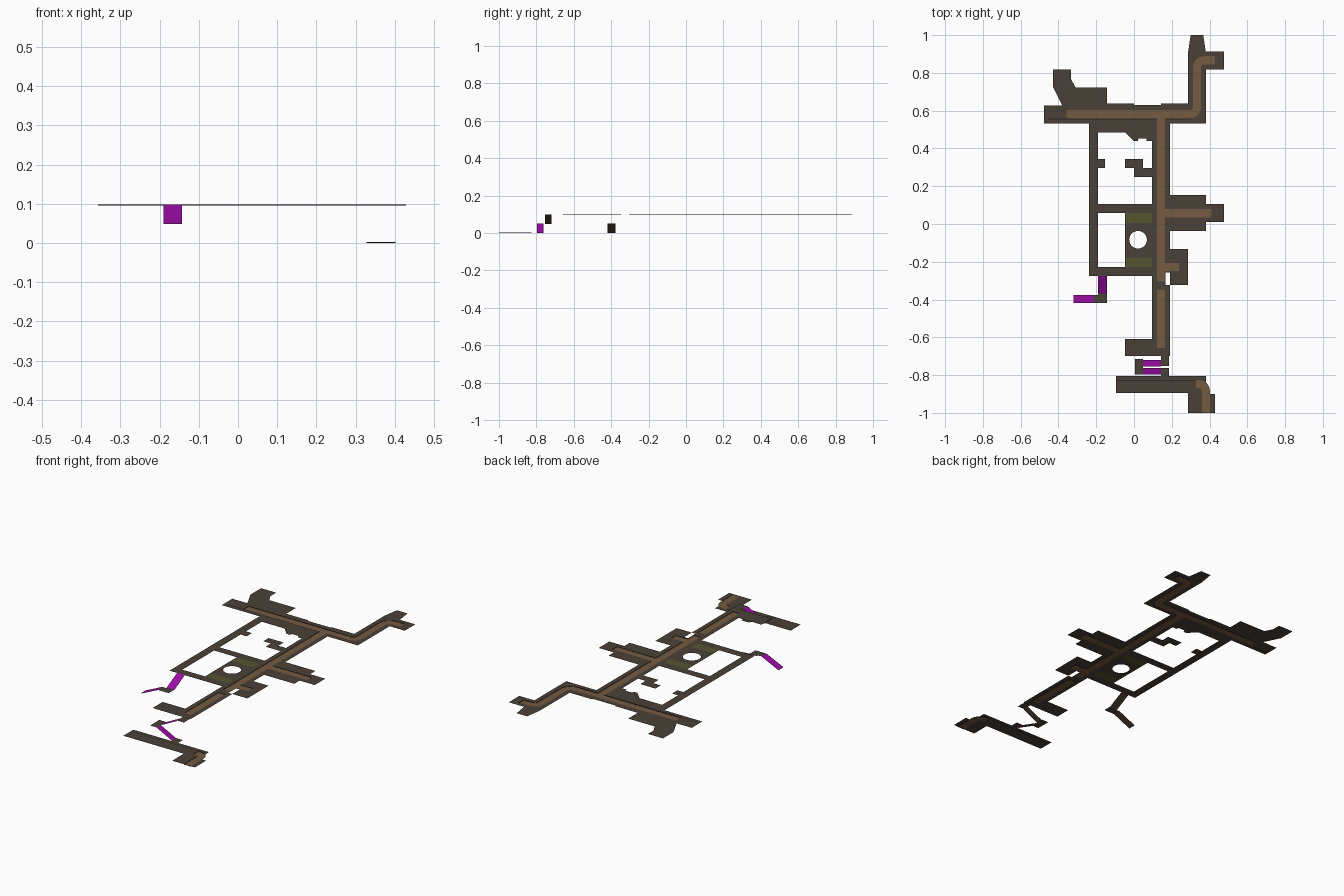
import bpy, bmesh, math
from mathutils import Vector
from mathutils.geometry import delaunay_2d_cdt

if "Cube" in bpy.data.objects:
    bpy.data.objects.remove(bpy.data.objects["Cube"])

T = 1 / 21            # one floor tile
TOP, MID, LOW = 0.098, 0.05, 0.002
DEPTH = 0.002         # channel depth


def material(name, rgb):
    m = bpy.data.materials.new(name)
    m.diffuse_color = (*rgb, 1)
    m.use_nodes = True
    m.node_tree.nodes["Principled BSDF"].inputs["Base Color"].default_value = m.diffuse_color
    return m


STONE = material("dark stone", (0.068, 0.053, 0.038))
WATER = material("brown channel", (0.175, 0.103, 0.052))
MOSS = material("moss green", (0.089, 0.093, 0.027))
STAIR = material("purple stair", (0.33, 0.004, 0.38))
EDGE = material("shadow brown", (0.025, 0.02, 0.015))
UNDER = material("stair underside", (0.075, 0.05, 0.035))


def rect(x0, y0, x1, y1):
    return [(x0, y0), (x1, y0), (x1, y1), (x0, y1)]


def ribbon(pts, width=0.9, radius=0.9):
    """Constant-width strip along a path with rounded corners."""
    pts = [Vector(p) for p in pts]
    line = [pts[0]]
    for a, b, c in zip(pts, pts[1:], pts[2:]):
        s, e = b + (a - b).normalized() * radius, b + (c - b).normalized() * radius
        for i in range(7):
            t = i / 6
            line.append(s * (1 - t) ** 2 + b * 2 * t * (1 - t) + e * t * t)
    line.append(pts[-1])
    left, right = [], []
    for i, p in enumerate(line):
        d = (line[min(i + 1, len(line) - 1)] - line[max(i - 1, 0)]).normalized()
        n = Vector((-d.y, d.x)) * width / 2
        left.append(tuple(p + n))
        right.append(tuple(p - n))
    return right + left[::-1]


def make_object(name, bm, mat):
    me = bpy.data.meshes.new(name)
    bm.to_mesh(me)
    bm.free()
    me.materials.append(mat)
    ob = bpy.data.objects.new(name, me)
    bpy.context.collection.objects.link(ob)
    return ob


def inside(p, poly):
    hit = False
    for (x0, y0), (x1, y1) in zip(poly, poly[1:] + poly[:1]):
        if (y0 > p.y) != (y1 > p.y) and p.x < x0 + (p.y - y0) * (x1 - x0) / (y1 - y0):
            hit = not hit
    return hit


def level(prefix, z, layers):
    """Flat plan: later layers cut the earlier ones; a layer with no material is a hole."""
    verts, faces = [], []
    for _, _, polys in layers:
        for poly in polys:
            faces.append(list(range(len(verts), len(verts) + len(poly))))
            verts += [Vector(p) for p in poly]
    edges = [(f[i - 1], f[i]) for f in faces for i in range(len(f))]
    vs, _, tris, *_ = delaunay_2d_cdt(verts, edges, [], 0, 1e-4)
    picked = {i: [] for i in range(len(layers))}
    for t in tris:
        c = sum((vs[i] for i in t), Vector((0, 0))) / len(t)
        hits = [i for i, l in enumerate(layers) if any(inside(c, p) for p in l[2])]
        if hits:
            picked[hits[-1]].append(t)
    for i, (name, mat, _) in enumerate(layers):
        if mat is None or not picked[i]:
            continue
        sunk = mat is WATER
        bm = bmesh.new()
        bv = [bm.verts.new((v.x * T, v.y * T, z - (DEPTH if sunk else 0))) for v in vs]
        for t in picked[i]:
            f = bm.faces.new([bv[k] for k in t])
            f.normal_update()
            if f.normal.z < 0:
                f.normal_flip()
        bmesh.ops.delete(bm, geom=[v for v in bm.verts if not v.link_faces], context='VERTS')
        bmesh.ops.dissolve_limit(bm, angle_limit=0.01, verts=bm.verts[:], edges=bm.edges[:])
        if sunk:  # channel side walls
            rim = [e for e in bm.edges if e.is_boundary]
            out = bmesh.ops.extrude_edge_only(bm, edges=rim)["geom"]
            for v in out:
                if isinstance(v, bmesh.types.BMVert):
                    v.co.z += DEPTH
            for f in out:
                if isinstance(f, bmesh.types.BMFace):
                    f.material_index = 1
        ob = make_object(prefix + "_" + name, bm, mat)
        if sunk:
            ob.data.materials.append(EDGE)


# Upper level plan
north_hall = [(-10, 11.2), (8, 11.2), (8, 19), (7.7, 21), (6.3, 21), (6, 19), (6, 13.4), (3, 13.4),
              (3, 13.25), (0, 13.25), (0, 13.4), (-3, 13.4), (-3, 15.2), (-6.5, 15.2), (-7, 16.1),
              (-7, 17.2), (-9, 17.2), (-9, 15.2), (-8, 13.2), (-10, 13.2)]
rubble_edge = [(-4, 10.2), (-1, 10.2), (0, 9.2), (0.4, 9.2), (0.5, 9.5), (1.4, 9.5), (1.4, 9.2),
               (2, 9.2), (2, 11.2), (-4, 11.2)]
broken_ledge = [(-1, 7.2), (-1, 6.2), (0, 6.2), (0, 5.2), (2, 5.2), (2, 6.2), (1, 6.2), (1, 7.2)]
shaft = [(0.45 + 0.98 * math.cos(a * math.pi / 16), -1.75 + 0.98 * math.sin(a * math.pi / 16))
         for a in range(32)]
level("upper", TOP, [
    ("floor", STONE, [
        north_hall, rubble_edge, broken_ledge,
        rect(8, 17.2, 10, 19.2),                              # north-east arm
        rect(-5, -5.8, -4, 11.2),                             # west corridor
        rect(-4, 6.2, -3.2, 7.2),                             # stub
        rect(-4, 1.2, 2, 2.2), rect(-4, -5.8, 2, -4.8),       # cross corridors
        rect(-1, -4.8, 2, 1.2),                               # shaft room
        rect(2, -14.7, 4, 11.2),                              # main tunnel
        rect(4, 0.2, 10, 2.2), rect(4, -0.8, 8, 3.2),         # east arm
        rect(4, -6.8, 6, -2.8),                               # side room
        rect(-1, -14.7, 2, -12.8), rect(3, -15.8, 3.9, -14.7)]),
    ("moss_beds", MOSS, [rect(-1, 0.1, 2, 1.2), rect(-1, -4.8, 2, -3.8)]),
    ("gutter_line", EDGE, [rect(-9.6, 11.62, 6.2, 11.74)]),
    ("channel", WATER, [
        ribbon([(-7.5, 12.2), (7, 12.2), (7, 18.2), (9, 18.2)]),
        rect(2.55, -13.8, 3.45, 12.2),
        rect(3, 0.75, 8.6, 1.65),
        rect(3, -5.25, 5, -4.35)]),
    ("footbridge", STONE, [rect(2.5, -7.3, 3.5, -6.4)]),
    ("openings", None, [shaft, rect(3.5, -6.8, 4, -5.4)]),
])

# Lower level plan
level("lower", LOW, [
    ("floor", STONE, [rect(-2, -18.8, 8, -16.9), rect(6, -21, 8, -18.8), rect(8, -21, 9, -18.9),
                      rect(3, -16.9, 3.9, -16)]),
    ("gutter_line", EDGE, [rect(-2, -17.45, 6.8, -17.33)]),
    ("channel", WATER, [ribbon([(6.9, -17.8), (8, -17.8), (8, -21)])]),
])

# Landings half way down
level("south_landing", MID, [("floor", STONE, [rect(0.1, -16.75, 1, -15)])])
level("west_landing", MID, [("floor", STONE, [rect(-4.5, -8.8, -3, -7.9), rect(-4, -7.9, -3, -7.7)])])


def flight(name, x0, y0, x1, y1, zs):
    """Sloped stair sheet; zs gives heights of the four rect corners."""
    for suffix, mat, dz in (("", STAIR, 0), ("_underside", UNDER, -0.002)):
        bm = bmesh.new()
        f = bm.faces.new([bm.verts.new((x * T, y * T, max(z + dz, 0)))
                          for (x, y), z in zip(rect(x0, y0, x1, y1), zs)])
        if dz:
            f.normal_flip()
        make_object(name + suffix, bm, mat)


# Stair flights
flight("south_upper_flight", 1, -15.85, 3, -15.1, (MID, TOP, TOP, MID))
flight("south_lower_flight", 1, -16.75, 3, -16, (MID, LOW, LOW, MID))
flight("west_upper_flight", -4, -7.75, -3, -5.8, (MID, MID, TOP, TOP))
flight("west_lower_flight", -6.7, -8.8, -4.5, -7.9, (LOW, MID, MID, LOW))
